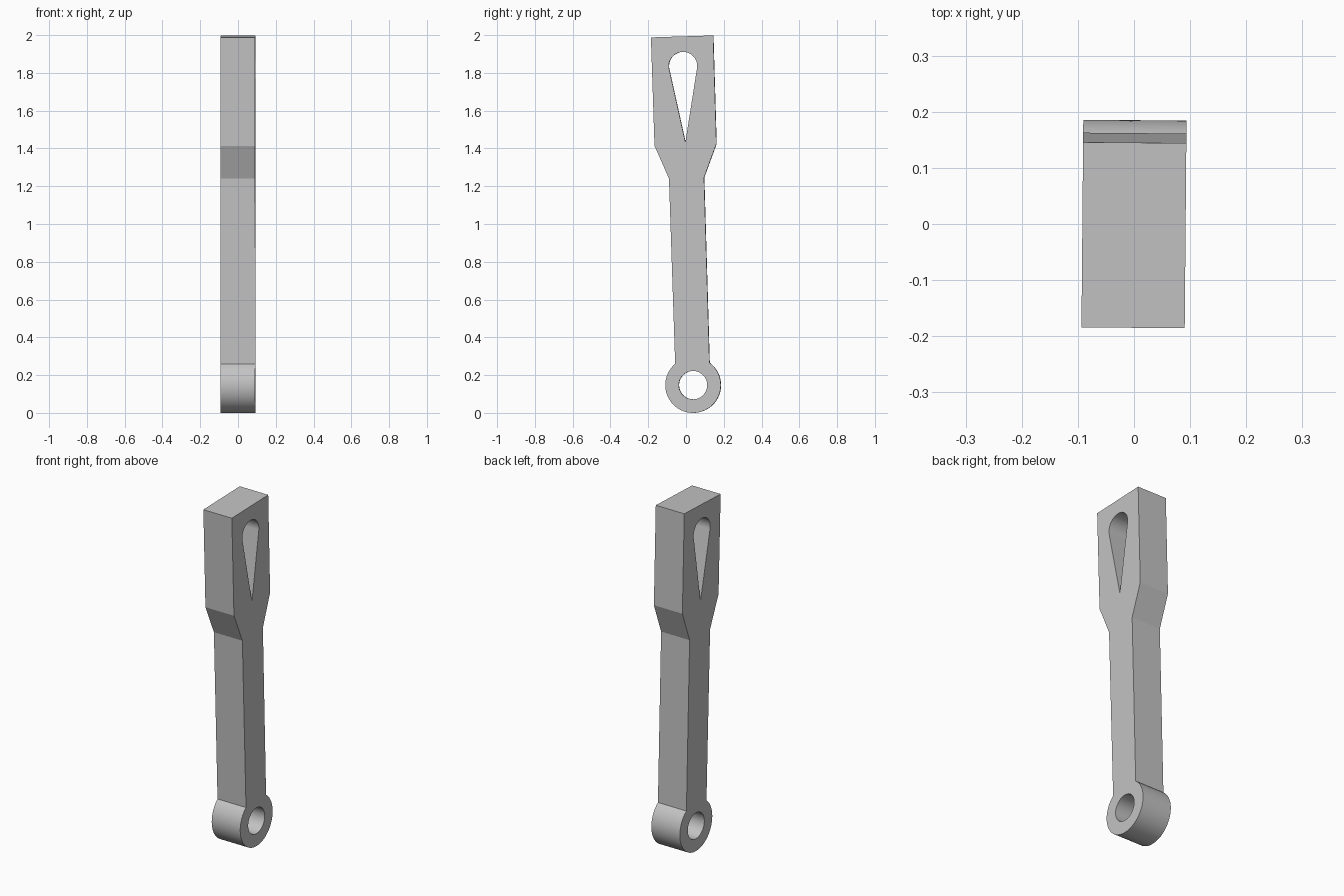
import bpy
import bmesh
from math import sin, cos, pi, asin, acos, radians
from mathutils import Matrix

cube = bpy.data.objects.get("Cube")
if cube:
    bpy.data.objects.remove(cube, do_unlink=True)

HALF_THICK = 0.092
RING_R, HOLE_R = 0.147, 0.075
SHAFT_W = 0.091                  # half width where the shaft meets the ring
DROP_R, DROP_Z, TIP_Z = 0.075, 1.69, 1.287


def arc(radius, start, end, steps, z=0.0):
    """Points on an arc centred on the link's axis."""
    angles = [start + (end - start) * i / steps for i in range(steps + 1)]
    return [(radius * cos(a), z + radius * sin(a)) for a in angles]


def add_loop(curve, points):
    spline = curve.splines.new('POLY')
    spline.points.add(len(points) - 1)
    for p, (u, v) in zip(spline.points, points):
        p.co = (u, v, 0, 1)
    spline.use_cyclic_u = True


# Profile, measured along the link's axis from the ring centre
right_side = [(0.093, 1.097), (0.164, 1.273), (0.165, 1.847)]
left_side = [(-u, v) for u, v in reversed(right_side)]
joint = acos(SHAFT_W / RING_R)
outline = arc(RING_R, -pi - joint, joint, 64) + right_side + left_side

# Teardrop window: round top with straight sides tangent to it
tangent = -asin(DROP_R / (DROP_Z - TIP_Z))
teardrop = arc(DROP_R, tangent, pi - tangent, 40, DROP_Z) + [(0, TIP_Z)]

curve = bpy.data.curves.new("link_profile", 'CURVE')
curve.dimensions = '2D'
curve.fill_mode = 'BOTH'
curve.extrude = HALF_THICK
add_loop(curve, outline)
add_loop(curve, arc(HOLE_R, 0, 2 * pi, 48)[:-1])
add_loop(curve, teardrop)

# Turn the filled profile into one solid
link = bpy.data.objects.new("connecting_link", curve)
bpy.context.collection.objects.link(link)
bpy.ops.object.select_all(action='DESELECT')
link.select_set(True)
bpy.context.view_layer.objects.active = link
bpy.ops.object.convert(target='MESH')
link = bpy.context.object
mesh = link.data

# Stand it up: profile across y and z, thickness along x, slightly leaning
stand = Matrix(((0, 0, 1, 0), (1, 0, 0, 0), (0, 1, 0, 0), (0, 0, 0, 1)))
place = (Matrix.Rotation(radians(-0.5), 4, 'Z')
         @ Matrix.Translation((0, 0.038, RING_R))
         @ Matrix.Rotation(radians(1.8), 4, 'X'))
bm = bmesh.new()
bm.from_mesh(mesh)
bmesh.ops.remove_doubles(bm, verts=bm.verts, dist=0.0001)
bmesh.ops.transform(bm, matrix=place @ stand, verts=bm.verts)
bmesh.ops.recalc_face_normals(bm, faces=bm.faces)
bm.to_mesh(mesh)
bm.free()

# Plain grey metal
grey = bpy.data.materials.new("plain_grey")
grey.use_nodes = True
colour = (0.55, 0.55, 0.55, 1)
grey.diffuse_color = colour
grey.node_tree.nodes["Principled BSDF"].inputs["Base Color"].default_value = colour
mesh.materials.clear()
mesh.materials.append(grey)

bpy.ops.object.shade_smooth_by_angle(angle=radians(20))
